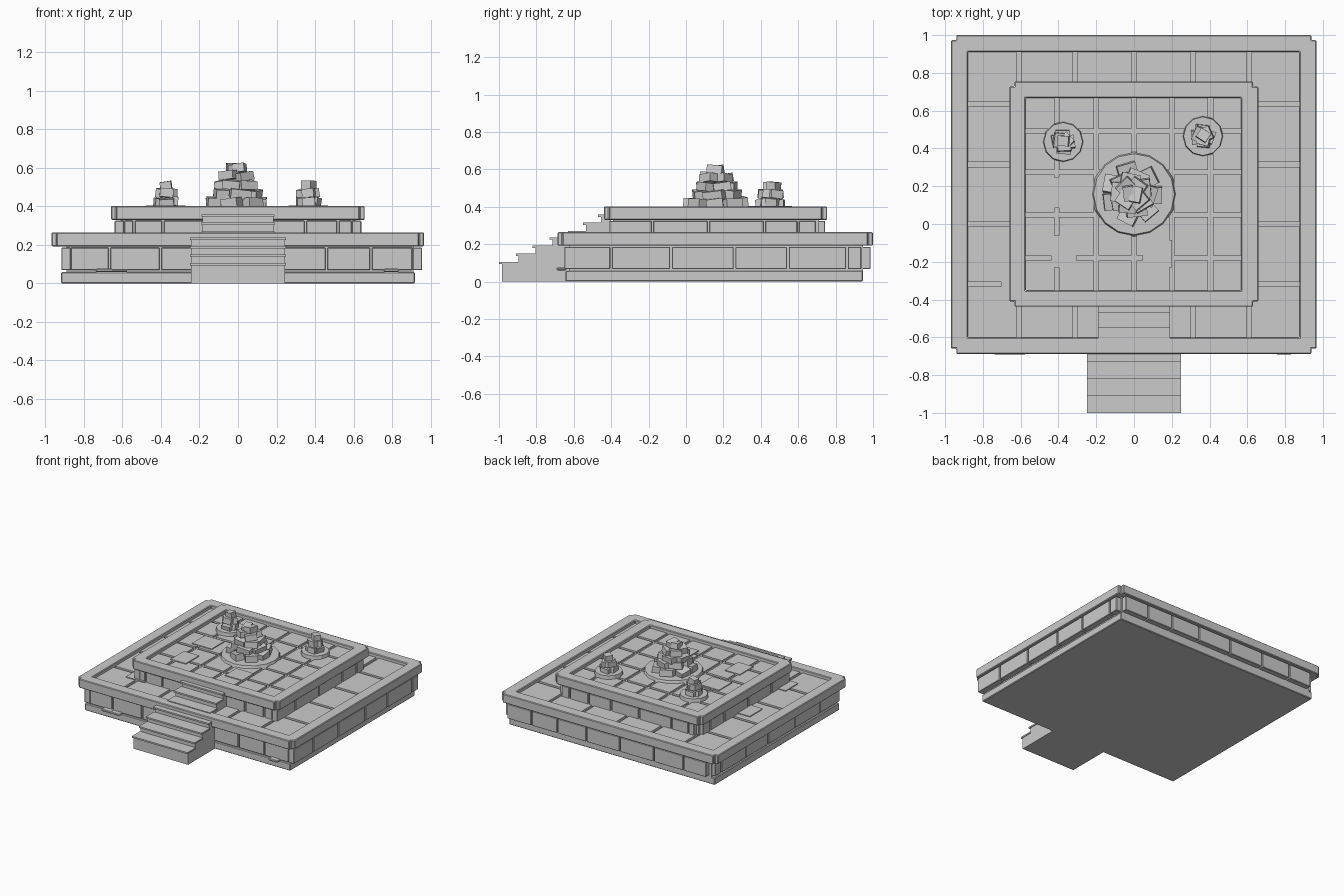
import bpy, bmesh, math, random
from mathutils import Matrix, Vector, Euler

if "Cube" in bpy.data.objects:
    bpy.data.objects.remove(bpy.data.objects["Cube"])

random.seed(7)
stone = bpy.data.materials.new("grey stone")
stone.diffuse_color = (0.6, 0.6, 0.6, 1)
stone.use_nodes = True
stone.node_tree.nodes["Principled BSDF"].inputs["Base Color"].default_value = stone.diffuse_color


def finish(name, bm, bevel=0.0):
    bmesh.ops.recalc_face_normals(bm, faces=bm.faces)
    me = bpy.data.meshes.new(name)
    bm.to_mesh(me)
    bm.free()
    me.materials.append(stone)
    ob = bpy.data.objects.new(name, me)
    bpy.context.collection.objects.link(ob)
    if bevel:
        mod = ob.modifiers.new("edge", 'BEVEL')
        mod.width, mod.segments, mod.limit_method = bevel, 1, 'ANGLE'
    return ob


def box(bm, x0, x1, y0, y1, z0, z1):
    m = Matrix.Translation(((x0 + x1) / 2, (y0 + y1) / 2, (z0 + z1) / 2))
    bmesh.ops.create_cube(bm, size=1, matrix=m @ Matrix.Diagonal((x1 - x0, y1 - y0, z1 - z0, 1)))


def boxes(name, items, bevel=0.0):
    bm = bmesh.new()
    for b in items:
        box(bm, *b)
    return finish(name, bm, bevel)


def spans(cuts, gap):
    """Intervals between neighbouring cuts, with a joint between them."""
    last = len(cuts) - 2
    return [(a + (gap / 2 if i else 0), b - (gap / 2 if i < last else 0))
            for i, (a, b) in enumerate(zip(cuts, cuts[1:]))]


def rim(name, outer, inner, z0, z1, n=0.027):
    """Rectangular coping with notched outer corners and an open middle."""
    x0, x1, y0, y1 = outer
    a0, a1, b0, b1 = inner
    bm = bmesh.new()
    corners = [(x0, y0, 1, 1, a0, b0), (x1, y0, -1, 1, a1, b0),
               (x1, y1, -1, -1, a1, b1), (x0, y1, 1, -1, a0, b1)]
    rows = []
    for i, (x, y, sx, sy, a, b) in enumerate(corners):
        trio = [(x, y + sy * n), (x + sx * n, y + sy * n), (x + sx * n, y)]
        if i % 2:
            trio.reverse()
        rows.append(([bm.verts.new((*p, z0)) for p in trio], bm.verts.new((a, b, z0))))
    for i in range(4):
        t, q = rows[i]
        t2, q2 = rows[(i + 1) % 4]
        bm.faces.new((q, t[1], t[2], t2[0], t2[1], q2))
    base = bm.faces[:]
    ext = bmesh.ops.extrude_face_region(bm, geom=base, use_keep_orig=True)
    top = [v for v in ext["geom"] if isinstance(v, bmesh.types.BMVert)]
    bmesh.ops.translate(bm, verts=top, vec=(0, 0, z1 - z0))
    return finish(name, bm, 0.005)


def wall(name, x0, x1, y0, y1, z0, z1, xcuts, ycuts, t=0.05):
    """Four rows of facing blocks."""
    g = 0.01
    items = []
    for a, b in spans([x0 + t] + xcuts + [x1 - t], g):
        items += [(a, b, y0, y0 + t, z0, z1), (a, b, y1 - t, y1, z0, z1)]
    for a, b in spans([y0] + ycuts + [y1 - t], g):
        items += [(x0, x0 + t - 0.002, a, b, z0, z1), (x1 - t + 0.002, x1, a, b, z0, z1)]
    return boxes(name, items, 0.003)


def paving(name, xc, yc, z0, z1):
    return boxes(name, [(a, b, c, d, z0, z1) for a, b in spans(xc, 0.024) for c, d in spans(yc, 0.024)])


def stairs(name, w, y0, run, y_end, z0, heights):
    """Solid steps, each with a thin overhanging tread."""
    items = []
    for i, z in enumerate(heights):
        y = y0 + i * run
        items.append((-w, w, y + 0.015, y_end, z0, z - 0.012))
        items.append((-w - 0.006, w + 0.006, y, y + run + 0.015, z - 0.012, z))
    return boxes(name, items)


def disc(name, x, y, r, z0, z1, n):
    bm = bmesh.new()
    bmesh.ops.create_cone(bm, cap_ends=True, segments=n, radius1=r, radius2=r * 0.95,
                          depth=z1 - z0, matrix=Matrix.Translation((x, y, (z0 + z1) / 2)))
    return finish(name, bm)


def rubble(name, x, y, layers):
    """Heap of tilted blocks: layers of (count, ring radius, z, width, depth, height)."""
    bm = bmesh.new()
    for k, (n, r, z, w, d, h) in enumerate(layers):
        for i in range(n):
            a = 2 * math.pi * i / n + k * 0.6 + random.uniform(-0.15, 0.15)
            s = random.uniform(0.9, 1.1)
            tilt = Euler((random.uniform(-0.16, 0.16), random.uniform(-0.16, 0.16),
                          a + math.pi / 2 + random.uniform(-0.35, 0.35)))
            pos = Vector((x + r * math.cos(a), y + r * math.sin(a), z + random.uniform(-0.006, 0.006)))
            bmesh.ops.create_cube(bm, size=1, matrix=Matrix.Translation(pos)
                                  @ tilt.to_matrix().to_4x4() @ Matrix.Diagonal((w * s, d * s, h, 1)))
    return finish(name, bm)


# Lower tier
boxes("lower_plinth", [(-0.918, 0.918, -0.645, 0.945, 0, 0.058)], 0.005)
boxes("lower_core", [(-0.89, 0.91, -0.625, 0.945, 0.05, 0.222)])
wall("lower_wall_blocks", -0.917, 0.955, -0.65, 0.987, 0.068, 0.185,
     [-0.667, -0.403, -0.1, 0.2, 0.46, 0.69], [-0.4, -0.08, 0.26, 0.545, 0.86])
rim("lower_coping", (-0.968, 0.966, -0.687, 1.0), (-0.88, 0.876, -0.6, 0.91), 0.192, 0.264)
paving("lower_paving", [-0.885, -0.61, -0.31, 0, 0.31, 0.61, 0.88],
       [-0.605, -0.32, 0, 0.315, 0.635, 0.915], 0.21, 0.238)
boxes("lower_loose_slabs", [(-0.745, -0.57, 0.085, 0.25, 0.22, 0.245),
                            (-0.705, -0.54, -0.425, -0.265, 0.22, 0.245)])
boxes("fallen_chips", [(-0.74, -0.65, -0.692, -0.64, 0.06, 0.076),
                       (-0.66, -0.575, -0.692, -0.64, 0.06, 0.074),
                       (0.755, 0.835, -0.692, -0.64, 0.06, 0.076)], 0.005)

# Upper tier
boxes("upper_core", [(-0.61, 0.61, -0.39, 0.71, 0.22, 0.362)])
wall("upper_wall_blocks", -0.64, 0.64, -0.41, 0.743, 0.225, 0.325,
     [-0.54, -0.39, -0.1, 0.15, 0.35, 0.52], [-0.18, 0.12, 0.42, 0.6])
rim("upper_coping", (-0.66, 0.658, -0.438, 0.755), (-0.574, 0.567, -0.352, 0.667), 0.33, 0.402)
paving("upper_paving", [-0.579, -0.41, -0.2, 0, 0.2, 0.405, 0.572],
       [-0.357, -0.18, 0.05, 0.275, 0.49, 0.672], 0.35, 0.376)
boxes("upper_loose_slabs", [(-0.47, -0.295, 0.085, 0.25, 0.36, 0.383),
                            (-0.44, -0.305, -0.23, -0.06, 0.36, 0.383),
                            (0.045, 0.2, -0.23, -0.085, 0.36, 0.383)])

# Stairs
stairs("lower_stairs", 0.243, -1.0, 0.09, -0.62, 0, [0.105, 0.15, 0.193, 0.237])
stairs("upper_stairs", 0.184, -0.63, 0.08, -0.4, 0.222, [0.27, 0.315, 0.358])

# Rubble heaps on round bases
disc("centre_base", 0, 0.158, 0.225, 0.36, 0.396, 16)
rubble("centre_heap", -0.01, 0.16, [
    (7, 0.125, 0.42, 0.095, 0.07, 0.05), (5, 0.05, 0.425, 0.09, 0.08, 0.06),
    (5, 0.085, 0.465, 0.1, 0.07, 0.05), (5, 0.07, 0.51, 0.1, 0.075, 0.045),
    (4, 0.05, 0.555, 0.09, 0.07, 0.045), (2, 0.02, 0.595, 0.085, 0.06, 0.045)])
for side, x, y in (("left", -0.375, 0.435), ("right", 0.365, 0.465)):
    disc(side + "_base", x, y, 0.108, 0.36, 0.404, 12)
    rubble(side + "_heap", x, y, [
        (4, 0.035, 0.42, 0.07, 0.05, 0.045), (3, 0.025, 0.465, 0.07, 0.05, 0.045),
        (1, 0.005, 0.51, 0.06, 0.055, 0.045)])
